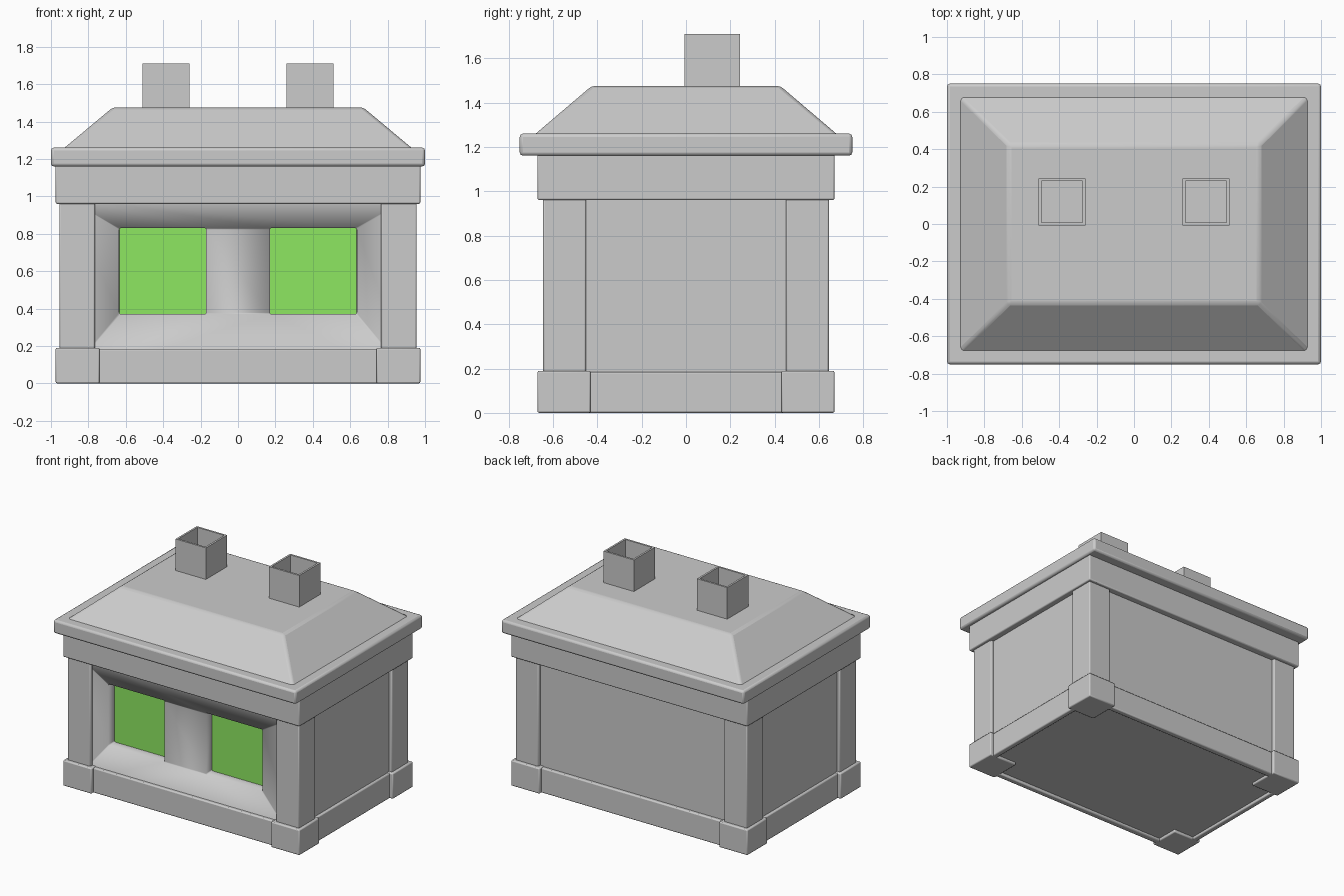
import bpy, bmesh
from math import radians

if "Cube" in bpy.data.objects:
    bpy.data.objects.remove(bpy.data.objects["Cube"], do_unlink=True)


def material(name, rgb):
    mat = bpy.data.materials.new(name)
    mat.use_nodes = True
    mat.diffuse_color = (*rgb, 1)
    mat.node_tree.nodes["Principled BSDF"].inputs["Base Color"].default_value = (*rgb, 1)
    return mat


stone = material("stone grey", (0.6, 0.6, 0.6))
glass_green = material("window green", (0.27, 0.8, 0.12))


def finish(name, bm, mat, bevel=0.0):
    """Turn a bmesh into a shaded object with an optional soft edge."""
    bmesh.ops.recalc_face_normals(bm, faces=bm.faces)
    mesh = bpy.data.meshes.new(name)
    bm.to_mesh(mesh)
    bm.free()
    mesh.materials.append(mat)
    obj = bpy.data.objects.new(name, mesh)
    bpy.context.collection.objects.link(obj)
    if bevel:
        mod = obj.modifiers.new("soft edges", "BEVEL")
        mod.width, mod.segments = bevel, 2
        mod.limit_method = "ANGLE"
    bpy.ops.object.select_all(action="DESELECT")
    obj.select_set(True)
    bpy.context.view_layer.objects.active = obj
    bpy.ops.object.shade_smooth_by_angle(angle=radians(30))
    return obj


def frustum(name, low, high, mat=stone, bevel=0.008, top=None):
    """Box from low to high; top gives smaller half sizes for the upper face."""
    bm = bmesh.new()
    bmesh.ops.create_cube(bm, size=1)
    for v in bm.verts:
        upper = v.co.z > 0
        for i in range(3):
            v.co[i] = high[i] if v.co[i] > 0 else low[i]
        if upper and top:
            v.co.x = top[0] if v.co.x > 0 else -top[0]
            v.co.y = top[1] if v.co.y > 0 else -top[1]
    return finish(name, bm, mat, bevel)


def slab(name, hx, hy, z0, z1, **options):
    return frustum(name, (-hx, -hy, z0), (hx, hy, z1), **options)


# Walls, with the window openings cut into the front
walls = slab("walls", 0.93, 0.62, 0.02, 1.0, bevel=0)
for side, s in (("left", 1), ("right", -1)):
    x0, x1 = sorted((s * 0.17, s * 0.635))
    cutter = frustum(side + "_window_cutter", (x0, -0.8, 0.37), (x1, -0.54, 0.83))
    cutter.hide_render = True
    cutter.hide_set(True)
    cutter.display_type = "WIRE"
    cut = walls.modifiers.new(side + " window", "BOOLEAN")
    cut.operation, cut.solver, cut.object = "DIFFERENCE", "EXACT", cutter
    frustum(side + "_window_pane", (x0, -0.547, 0.37), (x1, -0.539, 0.83),
            mat=glass_green, bevel=0)

# Bake the openings, then remove the cutters
depsgraph = bpy.context.evaluated_depsgraph_get()
cut_mesh = bpy.data.meshes.new_from_object(walls.evaluated_get(depsgraph))
walls.modifiers.clear()
walls.data = cut_mesh
for side in ("left", "right"):
    bpy.data.objects.remove(bpy.data.objects[side + "_window_cutter"], do_unlink=True)

# Plinth: four strips leave the floor slightly recessed
for name, s in (("front", -1), ("back", 1)):
    y0, y1 = sorted((s * 0.60, s * 0.645))
    frustum(name + "_plinth", (-0.85, y0, 0), (0.85, y1, 0.185))
for name, s in (("left", 1), ("right", -1)):
    x0, x1 = sorted((s * 0.91, s * 0.95))
    frustum(name + "_plinth", (x0, -0.55, 0), (x1, 0.55, 0.185))

# Corner pillars, each on a wider base
for name_x, sx in (("left", 1), ("right", -1)):
    for name_y, sy in (("front", -1), ("back", 1)):
        corner = name_y + "_" + name_x
        for part, inner, outer, z0, z1 in (
                ("pillar", (0.765, 0.45), (0.955, 0.645), 0.15, 1.0),
                ("base", (0.74, 0.43), (0.975, 0.67), 0, 0.19)):
            x0, x1 = sorted((sx * inner[0], sx * outer[0]))
            y0, y1 = sorted((sy * inner[1], sy * outer[1]))
            frustum(corner + "_" + part, (x0, y0, z0), (x1, y1, z1))

# Band, eaves and hipped roof with a flat top
slab("wall_band", 0.975, 0.67, 0.96, 1.17)
slab("eaves", 1.0, 0.75, 1.16, 1.26, bevel=0.015)
slab("roof", 0.945, 0.695, 1.245, 1.475, top=(0.67, 0.425), bevel=0.015)

# Hollow chimneys: the top face is inset and pushed down
for side, s in (("left", 1), ("right", -1)):
    bm = bmesh.new()
    bmesh.ops.create_cube(bm, size=1)
    for v in bm.verts:
        v.co.x = s * 0.385 + v.co.x * 0.25
        v.co.y = 0.118 + v.co.y * 0.25
        v.co.z = 1.71 if v.co.z > 0 else 1.45
    top = max(bm.faces, key=lambda f: f.calc_center_median().z)
    bmesh.ops.inset_region(bm, faces=[top], thickness=0.02)
    flue = bmesh.ops.extrude_discrete_faces(bm, faces=[top])["faces"][0]
    for v in flue.verts:
        v.co.z = 1.48
    finish(side + "_chimney", bm, stone)
